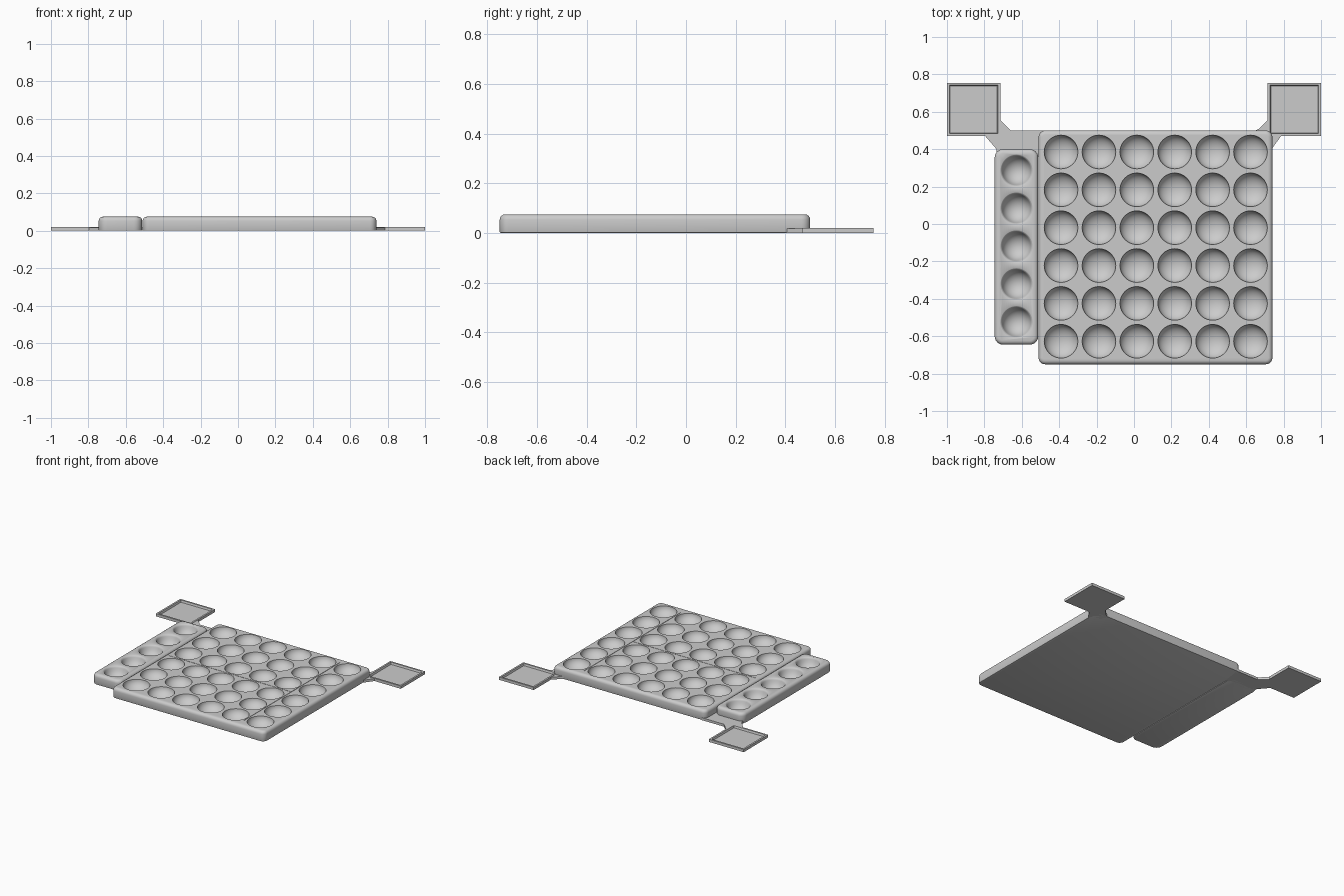
import bpy, bmesh, math
from mathutils import Vector

if "Cube" in bpy.data.objects:
    bpy.data.objects.remove(bpy.data.objects["Cube"])

TOP = 0.075


def make_object(name, bm):
    bmesh.ops.recalc_face_normals(bm, faces=bm.faces[:])
    mesh = bpy.data.meshes.new(name)
    bm.to_mesh(mesh)
    bm.free()
    ob = bpy.data.objects.new(name, mesh)
    bpy.context.collection.objects.link(ob)
    return ob


def smooth(ob):
    bpy.ops.object.select_all(action='DESELECT')
    ob.select_set(True)
    bpy.context.view_layer.objects.active = ob
    bpy.ops.object.shade_smooth_by_angle(angle=math.radians(35))


def add_box(bm, x0, x1, y0, y1, z0, z1):
    verts = bmesh.ops.create_cube(bm, size=1)["verts"]
    for v in verts:
        v.co = Vector(((x0 + x1) / 2 + v.co.x * (x1 - x0),
                       (y0 + y1) / 2 + v.co.y * (y1 - y0),
                       (z0 + z1) / 2 + v.co.z * (z1 - z0)))


def rounded_block(name, x0, x1, y0, y1, corner):
    bm = bmesh.new()
    add_box(bm, x0, x1, y0, y1, 0, TOP)
    upright = [e for e in bm.edges if abs(e.verts[0].co.z - e.verts[1].co.z) > 0.01]
    bmesh.ops.bevel(bm, geom=upright, offset=corner, segments=6, profile=0.5, affect='EDGES')
    for z, width, segs in ((TOP, 0.022, 4), (0, 0.005, 2)):
        rim = [e for e in bm.edges if all(abs(v.co.z - z) < 1e-5 for v in e.verts)]
        bmesh.ops.bevel(bm, geom=rim, offset=width, segments=segs, profile=0.5, affect='EDGES')
    return make_object(name, bm)


def add_lathe(bm, cx, cy, profile, sides=40):
    # profile runs from the bottom pole upward as (radius, z), closed at both ends
    rings = []
    for r, z in profile[1:]:
        rings.append([bm.verts.new((cx + r * math.cos(2 * math.pi * i / sides),
                                    cy + r * math.sin(2 * math.pi * i / sides), z))
                      for i in range(sides)])
    pole = bm.verts.new((cx, cy, profile[0][1]))
    for i in range(sides):
        j = (i + 1) % sides
        bm.faces.new((pole, rings[0][j], rings[0][i]))
        for a, b in zip(rings, rings[1:]):
            bm.faces.new((a[i], a[j], b[j], b[i]))
    bm.faces.new(rings[-1])


def cut(ob, bm, name):
    cutter = make_object(name, bm)
    mod = ob.modifiers.new("cut", 'BOOLEAN')
    mod.operation = 'DIFFERENCE'
    mod.solver = 'EXACT'
    mod.object = cutter
    bpy.context.view_layer.objects.active = ob
    bpy.ops.object.modifier_apply(modifier=mod.name)
    bpy.data.objects.remove(cutter, do_unlink=True)


def bowl(radius, depth, steps=10):
    return [(radius * math.sin(t), TOP - depth * math.cos(t))
            for t in (math.pi / 2 * i / steps for i in range(steps + 1))]


# Main tray with a six by six grid of round wells
tray = rounded_block("main_tray", -0.51, 0.74, -0.75, 0.50, 0.035)
bm = bmesh.new()
well = bowl(0.09, 0.066) + [(0.09, TOP + 0.03)]
for i in range(6):
    for j in range(6):
        add_lathe(bm, -0.39 + 0.2026 * i, 0.385 - 0.2024 * j, well)
cut(tray, bm, "well_cutter")

# Fine seams across the tray top
for k, box in enumerate(((0.519, 0.522, -0.68, 0.45), (-0.48, 0.517, -0.123, -0.120))):
    bm = bmesh.new()
    add_box(bm, *box, TOP - 0.005, TOP + 0.02)
    cut(tray, bm, "seam_cutter")
smooth(tray)

# Side strip with five soft-rimmed wells
strip = rounded_block("side_strip", -0.745, -0.512, -0.645, 0.40, 0.045)
bm = bmesh.new()
soft = bowl(0.077, 0.073)[:-2] + [(0.0775, TOP - 0.012), (0.080, TOP - 0.005),
                                  (0.085, TOP - 0.001), (0.088, TOP + 0.001), (0.088, TOP + 0.03)]
for j in range(5):
    add_lathe(bm, -0.628, 0.285 - 0.2024 * j, soft)
cut(strip, bm, "strip_well_cutter")
smooth(strip)


# Square corner pads with shallow dished tops
def corner_pad(name, s):
    bm = bmesh.new()
    add_box(bm, min(s * 0.715, s), max(s * 0.715, s), 0.47, 0.755, 0, 0.02)
    bm.faces.ensure_lookup_table()
    top = max(bm.faces, key=lambda f: f.calc_center_median().z)
    bmesh.ops.inset_region(bm, faces=[top], thickness=0.018)
    inner = bmesh.ops.inset_region(bm, faces=[top], thickness=0.006)
    for v in top.verts:
        v.co.z = 0.006
    return make_object(name, bm)


# Flat connector plates joining the pads to the trays
def plate(name, outline):
    bm = bmesh.new()
    face = bm.faces.new([bm.verts.new((x, y, 0)) for x, y in outline])
    ext = bmesh.ops.extrude_face_region(bm, geom=[face])
    for v in ext["geom"]:
        if isinstance(v, bmesh.types.BMVert):
            v.co.z = 0.018
    return make_object(name, bm)


corner_pad("left_pad", -1)
corner_pad("right_pad", 1)
plate("left_connector", [(-0.80, 0.475), (-0.735, 0.40), (-0.735, 0.36), (-0.50, 0.36),
                         (-0.48, 0.50), (-0.66, 0.50), (-0.717, 0.557), (-0.717, 0.475)])
plate("right_connector", [(0.79, 0.475), (0.735, 0.40), (0.70, 0.40), (0.65, 0.47),
                          (0.65, 0.50), (0.67, 0.51), (0.717, 0.557), (0.717, 0.475)])
